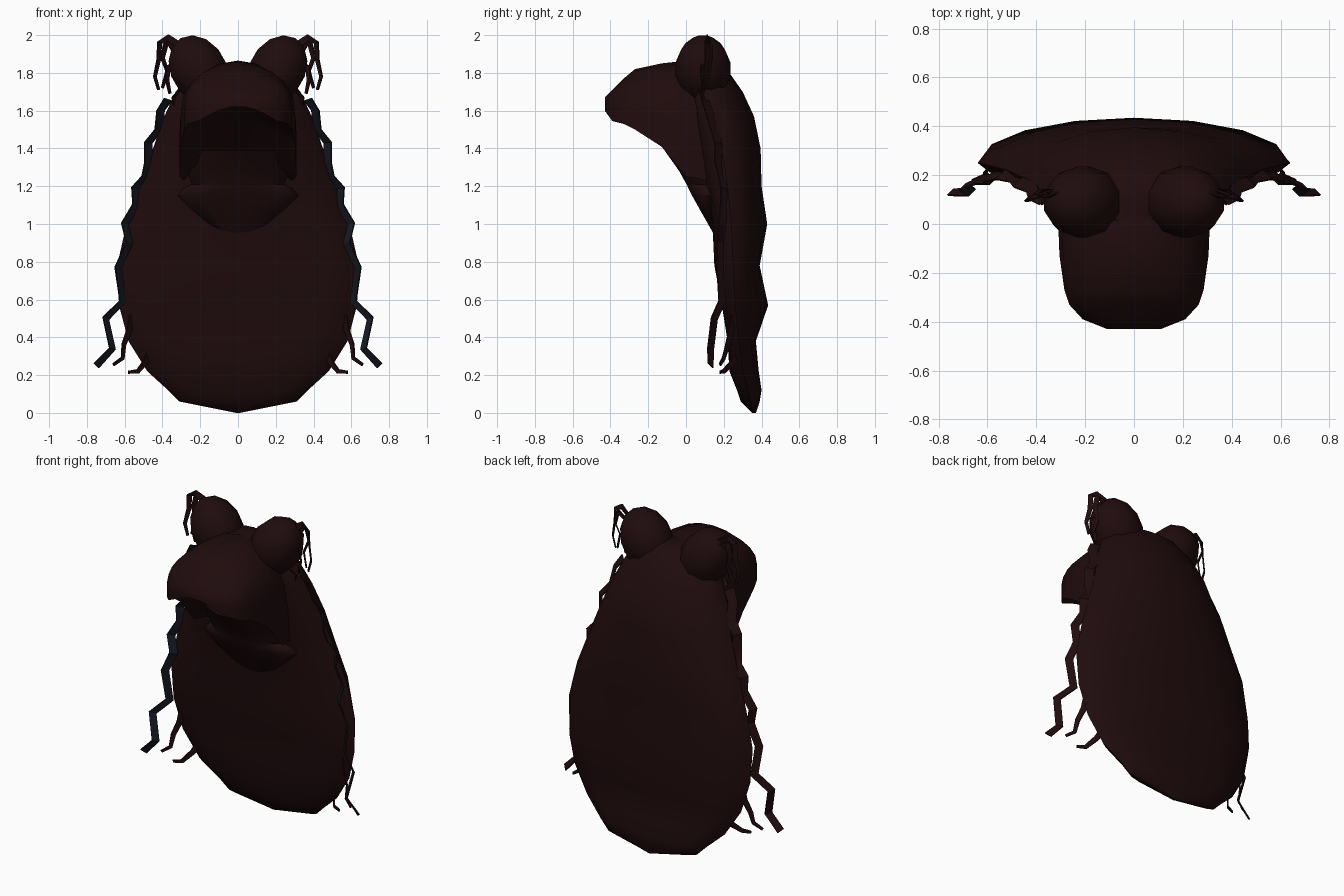
import bpy
import bmesh
from math import sin, cos, tau, radians
from mathutils import Vector, Matrix

default = bpy.data.objects.get("Cube")
if default:
    bpy.data.objects.remove(default, do_unlink=True)


def make_material(name, colour):
    mat = bpy.data.materials.new(name)
    mat.use_nodes = True
    mat.diffuse_color = colour
    shader = next(n for n in mat.node_tree.nodes if n.type == 'BSDF_PRINCIPLED')
    shader.inputs["Base Color"].default_value = colour
    shader.inputs["Roughness"].default_value = 0.9
    return mat


BROWN = make_material("dark brown", (0.014, 0.0035, 0.004, 1))
BLUE = make_material("dark slate blue", (0.008, 0.010, 0.016, 1))


def finish(bm, name, materials, angle, rule=None):
    """Turn a bmesh into a named, shaded object."""
    bmesh.ops.recalc_face_normals(bm, faces=bm.faces)
    bm.normal_update()
    if rule:
        for face in bm.faces:
            face.material_index = rule(face)
    mesh = bpy.data.meshes.new(name)
    bm.to_mesh(mesh)
    bm.free()
    for mat in materials:
        mesh.materials.append(mat)
    obj = bpy.data.objects.new(name, mesh)
    bpy.context.collection.objects.link(obj)
    bpy.ops.object.select_all(action='DESELECT')
    obj.select_set(True)
    bpy.context.view_layer.objects.active = obj
    bpy.ops.object.shade_smooth_by_angle(angle=radians(angle))


def loft(rings, name, materials=(BROWN,), angle=50, rule=None):
    """Skin closed rings of points and cap both ends."""
    bm = bmesh.new()
    loops = [[bm.verts.new(p) for p in ring] for ring in rings]
    count = len(loops[0])
    for low, high in zip(loops, loops[1:]):
        for i in range(count):
            j = (i + 1) % count
            bm.faces.new((low[i], low[j], high[j], high[i]))
    bm.faces.new(loops[0])
    bm.faces.new(loops[-1])
    bmesh.ops.remove_doubles(bm, verts=bm.verts, dist=0.0005)
    finish(bm, name, materials, angle, rule)


def shell_ring(z, half_width, front, edge, back, sides=16):
    """Lens section with its own depth in front of and behind the edge."""
    ring = []
    for i in range(sides):
        c, s = cos(tau * i / sides), sin(tau * i / sides)
        depth = back - edge if s > 0 else edge - front
        ring.append((half_width * c, edge + depth * s, z))
    return ring


# Cloak-like body: height, half width, front, edge, back
body_rows = [
    (0.00, 0.01, 0.35, 0.36, 0.37),
    (0.06, 0.31, 0.29, 0.34, 0.39),
    (0.12, 0.37, 0.27, 0.33, 0.40),
    (0.22, 0.48, 0.23, 0.30, 0.385),
    (0.38, 0.58, 0.22, 0.28, 0.37),
    (0.57, 0.63, 0.19, 0.26, 0.435),
    (0.78, 0.64, 0.15, 0.25, 0.39),
    (1.00, 0.59, 0.14, 0.24, 0.43),
    (1.20, 0.52, 0.09, 0.22, 0.40),
    (1.40, 0.45, 0.05, 0.19, 0.395),
    (1.57, 0.39, 0.02, 0.14, 0.36),
    (1.70, 0.33, 0.00, 0.11, 0.30),
    (1.80, 0.25, 0.00, 0.10, 0.23),
    (1.85, 0.12, 0.00, 0.08, 0.16),
]
loft([shell_ring(*row) for row in body_rows], "body", angle=40)


def hood_ring(y, top, brim, roof, half_width, arch=10):
    """Arch over the head, closed by a hollow underside."""
    shoulder = brim + 0.35 * (top - brim)
    ring = [(half_width, y, brim)]
    for i in range(arch + 1):
        a = tau / 2 * i / arch
        rise = sin(a) ** 0.8 if 0 < i < arch else 0
        ring.append((half_width * cos(a), y, shoulder + (top - shoulder) * rise))
    ring.append((-half_width, y, brim))
    for f in (-0.85, -0.3, 0.3, 0.85):
        height = roof if abs(f) < 0.5 else brim + 0.3 * (roof - brim)
        ring.append((half_width * f, y, height))
    return ring


# Overhanging head: depth, top, brim, mouth roof, half width
head_rows = [
    (0.18, 1.80, 1.22, 1.30, 0.27),
    (0.00, 1.865, 1.25, 1.40, 0.31),
    (-0.13, 1.85, 1.41, 1.54, 0.305),
    (-0.27, 1.82, 1.50, 1.62, 0.285),
    (-0.33, 1.77, 1.53, 1.63, 0.265),
    (-0.39, 1.71, 1.545, 1.63, 0.21),
    (-0.43, 1.67, 1.60, 1.62, 0.11),
]
loft([hood_ring(*row) for row in head_rows], "head")

# Lower jaw jutting below the mouth, with a throat fold that fades into the body
jaw_rows = [
    (0.94, 0.10, 0.15, 0.18, 0.22),
    (1.07, 0.25, 0.075, 0.15, 0.20),
    (1.15, 0.32, 0.03, 0.13, 0.20),
    (1.19, 0.29, 0.01, 0.12, 0.20),
    (1.21, 0.25, 0.00, 0.12, 0.20),
    (1.28, 0.28, -0.04, 0.12, 0.20),
    (1.39, 0.28, -0.12, 0.12, 0.20),
]
loft([shell_ring(*row, sides=14) for row in jaw_rows], "lower_jaw", angle=45)


def strand(path, name, side, start, end, materials=(BROWN,), rule=None):
    """Thin tapering ribbon facing forward and inward, mirrored by side."""
    facing = Vector((-side, -1, 0)).normalized()
    points = [Vector((x * side, y, z)) for x, y, z in path]
    rings = []
    last = len(points) - 1
    for i, p in enumerate(points):
        along = points[min(i + 1, last)] - points[max(i - 1, 0)]
        wide = along.cross(facing).normalized() * (start + (end - start) * i / last)
        deep = facing * 0.004
        rings.append([p + wide + deep, p - wide + deep, p - wide - deep, p + wide - deep])
    loft(rings, name, materials, 30, rule)


# Long wavy feeler running down the body edge
long_path = [
    (0.37, 0.10, 1.66), (0.41, 0.12, 1.60), (0.42, 0.15, 1.50),
    (0.475, 0.17, 1.43), (0.475, 0.17, 1.33), (0.49, 0.19, 1.25),
    (0.545, 0.20, 1.19), (0.54, 0.20, 1.10), (0.60, 0.19, 1.00),
    (0.575, 0.18, 0.90), (0.635, 0.18, 0.77), (0.61, 0.19, 0.59),
    (0.70, 0.15, 0.50), (0.665, 0.13, 0.34), (0.75, 0.13, 0.25),
]
# Short feelers under the body edge and the tuft beside each eye
short_strands = {
    "hanging_feeler": [(0.56, 0.25, 0.52), (0.575, 0.24, 0.44), (0.605, 0.22, 0.36),
                       (0.61, 0.20, 0.29), (0.66, 0.18, 0.255)],
    "hooked_feeler": [(0.46, 0.30, 0.34), (0.49, 0.25, 0.27),
                      (0.53, 0.20, 0.22), (0.58, 0.18, 0.215)],
    "eye_feeler_outer": [(0.32, 0.12, 1.95), (0.37, 0.11, 1.985), (0.415, 0.11, 1.96),
                         (0.42, 0.11, 1.87), (0.44, 0.10, 1.78), (0.42, 0.10, 1.71)],
    "eye_feeler_middle": [(0.34, 0.13, 1.93), (0.38, 0.13, 1.96), (0.40, 0.13, 1.88),
                          (0.375, 0.12, 1.81), (0.40, 0.11, 1.72)],
    "eye_feeler_inner": [(0.33, 0.10, 1.84), (0.37, 0.09, 1.83),
                         (0.375, 0.09, 1.76), (0.36, 0.09, 1.69)],
    "cheek_feeler": [(0.30, 0.08, 1.70), (0.34, 0.09, 1.67), (0.33, 0.10, 1.60)],
}


def make_eye(side, label):
    """Bulging eye, tilted outward."""
    bm = bmesh.new()
    place = (Matrix.Translation((0.207 * side, 0.09, 1.815))
             @ Matrix.Rotation(radians(30 * side), 4, 'Y')
             @ Matrix.Diagonal((0.155, 0.15, 0.195, 1)))
    bmesh.ops.create_uvsphere(bm, u_segments=10, v_segments=7, radius=1, matrix=place)
    finish(bm, label + "_eye", (BROWN,), 50)


for side, label in ((1, "left"), (-1, "right")):
    make_eye(side, label)
    strand(long_path, label + "_long_feeler", side, 0.029, 0.022, (BROWN, BLUE),
           lambda f: int(f.normal.y < -0.3 and f.normal.x * side < -0.3))
    for name, path in short_strands.items():
        strand(path, label + "_" + name, side, 0.021, 0.008)
